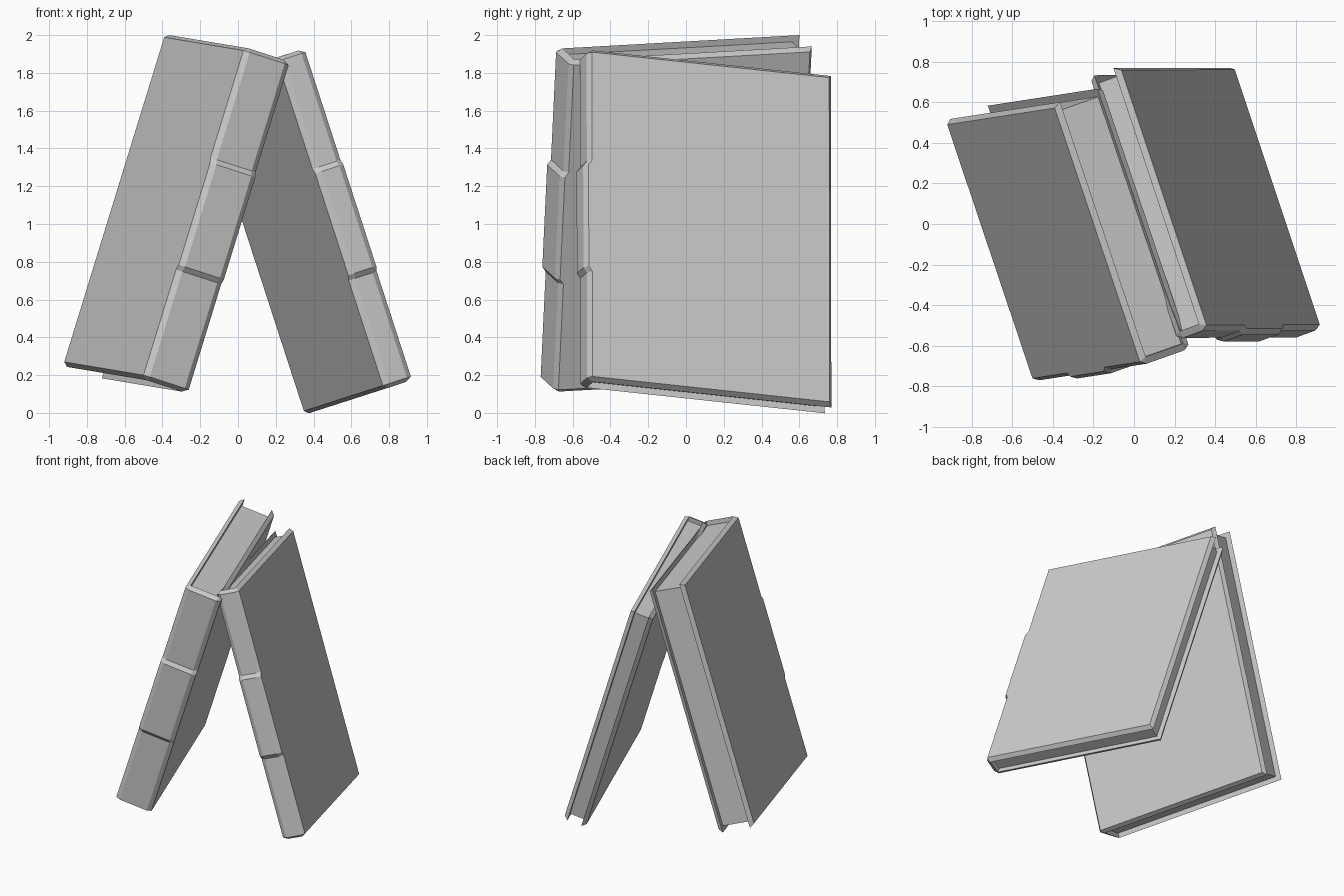
import bpy, bmesh
from mathutils import Vector, Matrix

if "Cube" in bpy.data.objects:
    bpy.data.objects.remove(bpy.data.objects["Cube"])

CT, LIP = 0.03, 0.02   # board thickness, bevel overhang


def add_mesh(name, verts, faces, matrix):
    bm = bmesh.new()
    vs = [bm.verts.new(matrix @ Vector(v)) for v in verts]
    for f in faces:
        bm.faces.new([vs[i] for i in f])
    bmesh.ops.recalc_face_normals(bm, faces=bm.faces)
    me = bpy.data.meshes.new(name)
    bm.to_mesh(me)
    bm.free()
    ob = bpy.data.objects.new(name, me)
    bpy.context.collection.objects.link(ob)


def book(name, corner, depth_dir, up_dir, side, T, W, H):
    # local axes: thickness, depth from spine to fore-edge, height
    w = Vector(depth_dir).normalized()
    h = Vector(up_dir)
    h = (h - w * h.dot(w)).normalized()
    t = w.cross(h) * side
    m = Matrix((t, w, h)).transposed().to_4x4()
    m.translation = Vector(corner)

    # U-shaped case profile, swept along the height with a raised middle band
    prof = [(0, W), (0, 0), (CT, -LIP), (T - CT, -LIP), (T, 0), (T, W),
            (T - CT, W + LIP), (T - CT, 0.015), (CT, 0.015), (CT, W + LIP)]
    n = len(prof)
    levels = [(0, 0, -LIP), (0.585, 0, 0), (0.612, 0.02, 0),
              (1.178, 0.02, 0), (1.205, 0, 0), (H, 0, LIP)]
    verts, faces = [], []
    for z, raised, lip in levels:
        for i, (a, b) in enumerate(prof):
            verts.append((a, b - (raised if 1 <= i <= 4 else 0),
                          z + (lip if i >= 6 else 0)))
    for k in range(len(levels) - 1):
        for i in range(n):
            j = (i + 1) % n
            faces.append((k*n + i, k*n + j, k*n + n + j, k*n + n + i))
    for o in (0, n * (len(levels) - 1)):
        for f in ((0, 1, 8, 9), (1, 2, 8), (2, 3, 7, 8), (3, 4, 7), (4, 5, 6, 7)):
            faces.append([o + i for i in f])
    add_mesh(name + "_cover", verts, faces, m)

    # page block, recessed between the boards
    xs, ys, zs = (CT, T - CT), (0.015, W - 0.02), (0.015, H - 0.015)
    box = [(x, y, z) for x in xs for y in ys for z in zs]
    add_mesh(name + "_pages", box,
             [(0, 1, 3, 2), (4, 5, 7, 6), (0, 1, 5, 4),
              (2, 3, 7, 6), (0, 2, 6, 4), (1, 3, 7, 5)], m)


# two books leaning against each other
book("thick_book", (-0.50, -0.76, 0.20), (-0.42, 1.25, 0.07),
     (0.53, 0.08, 1.72), 1, 0.265, 1.32, 1.80)
book("thin_book", (0.915, -0.495, 0.193), (-0.42, 1.26, -0.135),
     (-0.56, 0.0, 1.72), -1, 0.165, 1.33, 1.805)
